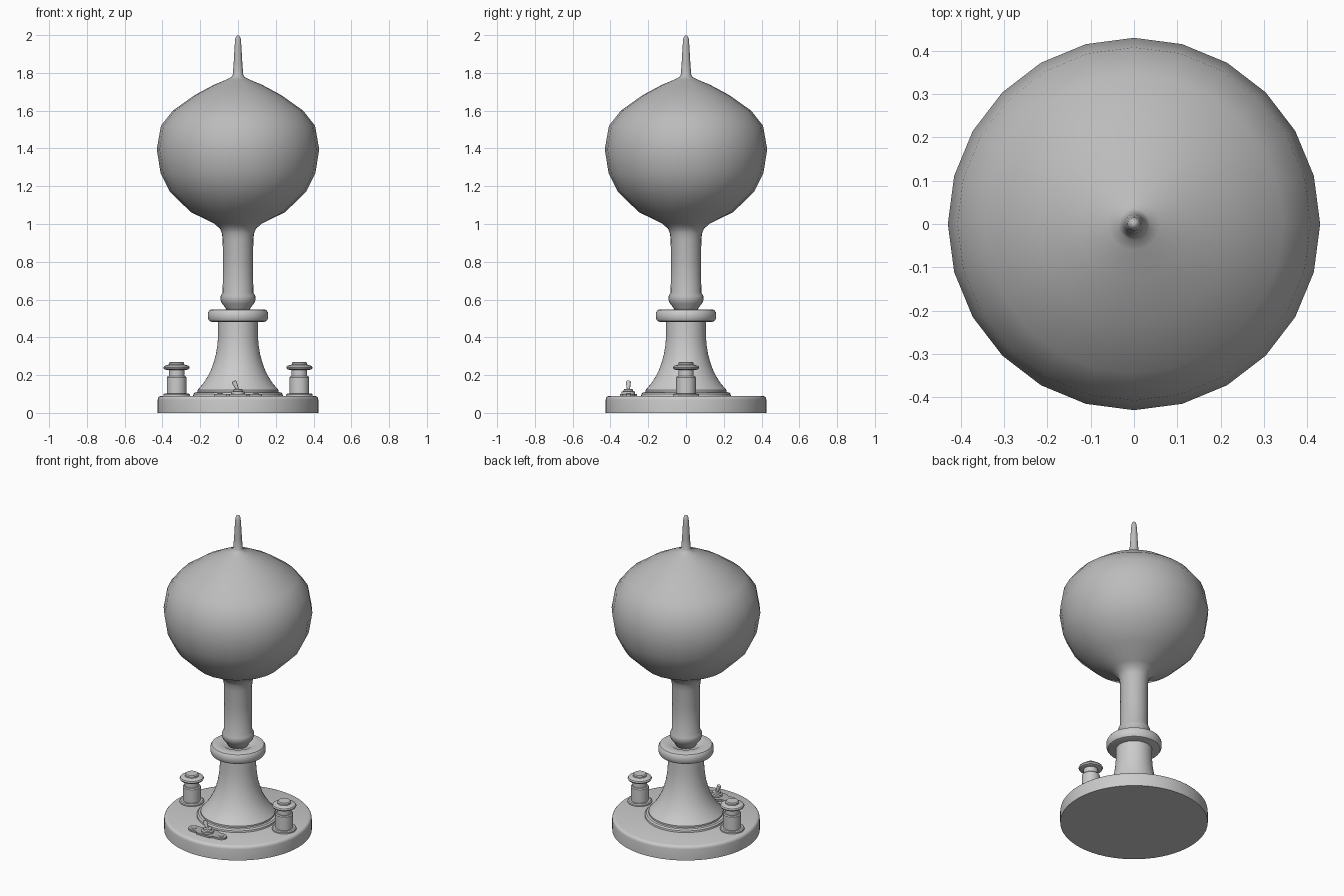
import bpy, bmesh, math
from mathutils import Matrix

if "Cube" in bpy.data.objects:
    bpy.data.objects.remove(bpy.data.objects["Cube"])


def material(name, v):
    m = bpy.data.materials.new(name)
    m.diffuse_color = (v, v, v, 1)
    m.use_nodes = True
    m.node_tree.nodes["Principled BSDF"].inputs["Base Color"].default_value = m.diffuse_color
    return m


GLASS = material("dark_grey", 0.5)
METAL = material("mid_grey", 0.6)
DARK = material("plate_grey", 0.45)


def finish(name, bm, mat=None, angle=35):
    bmesh.ops.recalc_face_normals(bm, faces=bm.faces[:])
    me = bpy.data.meshes.new(name)
    bm.to_mesh(me)
    bm.free()
    ob = bpy.data.objects.new(name, me)
    bpy.context.collection.objects.link(ob)
    if mat:
        me.materials.append(mat)
    bpy.ops.object.select_all(action='DESELECT')
    ob.select_set(True)
    bpy.context.view_layer.objects.active = ob
    bpy.ops.object.shade_smooth_by_angle(angle=math.radians(angle))
    return ob


def lathe(name, profile, sides, loc=(0, 0, 0), mat=None, angle=35, tilt=0):
    """Turn an (r, z) profile around z; points with r = 0 close the ends."""
    bm = bmesh.new()
    rings = []
    for r, z in profile:
        n = sides if r > 0 else 1
        rings.append([bm.verts.new((r * math.cos(math.tau * i / sides),
                                    r * math.sin(math.tau * i / sides), z))
                      for i in range(n)])
    for a, b in zip(rings, rings[1:]):
        for i in range(sides):
            j = (i + 1) % sides
            quad = [a[i % len(a)], a[j % len(a)], b[j % len(b)], b[i % len(b)]]
            bm.faces.new(list(dict.fromkeys(quad)))
    bm.transform(Matrix.Rotation(tilt, 4, 'Y'))
    ob = finish(name, bm, mat, angle)
    ob.location = loc
    return ob


# Round base with softened top edge
lathe("base_disc", [(0, 0), (.425, 0), (.425, .07), (.423, .08), (.417, .087),
                    (.408, .09), (0, .09)], 64)

# Flared pedestal with stepped foot
lathe("pedestal", [(0, .088), (.238, .088), (.236, .1), (.228, .108), (.215, .11),
                   (.215, .12), (.208, .128), (.185, .155), (.162, .19),
                   (.142, .23), (.128, .27), (.117, .31), (.109, .36),
                   (.105, .41), (.105, .49), (0, .49)], 48)

# Rolled collar
lathe("collar", [(0, .482), (.14, .482), (.151, .486), (.158, .497), (.16, .515),
                 (.158, .533), (.151, .544), (.14, .548), (.092, .548),
                 (.08, .54), (0, .54)], 48)

# Glass bulb with stem and pointed tip
lathe("bulb", [(0, .54), (.06, .54), (.066, .557), (.085, .578), (.094, .602), (.091, .62),
               (.081, .637), (.08, .8), (.081, .915), (.085, .95), (.095, .975),
               (.127, 1.003), (.25, 1.063), (.36, 1.17), (.41, 1.27),
               (.43, 1.395), (.408, 1.52), (.345, 1.6), (.228, 1.683),
               (.127, 1.737), (.06, 1.765), (.036, 1.777), (.028, 1.79),
               (.023, 1.85), (.018, 1.94), (.015, 1.98), (.009, 1.994), (0, 2)],
      24, mat=GLASS, angle=80)

# Terminal posts on both sides
for side, x in (("left", -.325), ("right", .325)):
    lathe(side + "_terminal", [(0, .088), (.07, .088), (.07, .098), (.064, .103),
                               (.052, .103), (.052, .188), (.047, .194), (.041, .194),
                               (.041, .228), (.055, .228), (.066, .232), (.07, .24),
                               (.066, .248), (.055, .252), (.04, .256), (.04, .265),
                               (.034, .27), (0, .27)], 32, (x, 0, 0), METAL)

# Switch plate: wide round middle with narrower screw ears
Y = -.305
outline = [(.045, .045), (.06, .032), (.1, .032), (.118, .024), (.128, .01)]
quarter = outline + [(x, -y) for x, y in reversed(outline)]
points = quarter + [(-x, -y) for x, y in quarter]
bm = bmesh.new()
face = bm.faces.new([bm.verts.new((x, y + Y, .088)) for x, y in points])
ext = bmesh.ops.extrude_face_region(bm, geom=[face])
for v in ext["geom"]:
    if isinstance(v, bmesh.types.BMVert):
        v.co.z = .101
finish("switch_plate", bm, DARK)
for x in (-.095, .095):
    lathe("plate_screw", [(0, .1), (.016, .1), (.013, .104), (0, .106)], 16, (x, Y, 0), METAL)

# Switch bushing and tilted lever
lathe("switch_bushing", [(0, .1), (.036, .1), (.036, .112), (.026, .115),
                         (.024, .125), (0, .127)], 24, (0, Y, 0), METAL)
lathe("switch_lever", [(0, 0), (.007, 0), (.013, .05), (.011, .056), (0, .059)],
      16, (0, Y, .115), METAL, tilt=math.radians(-22))
